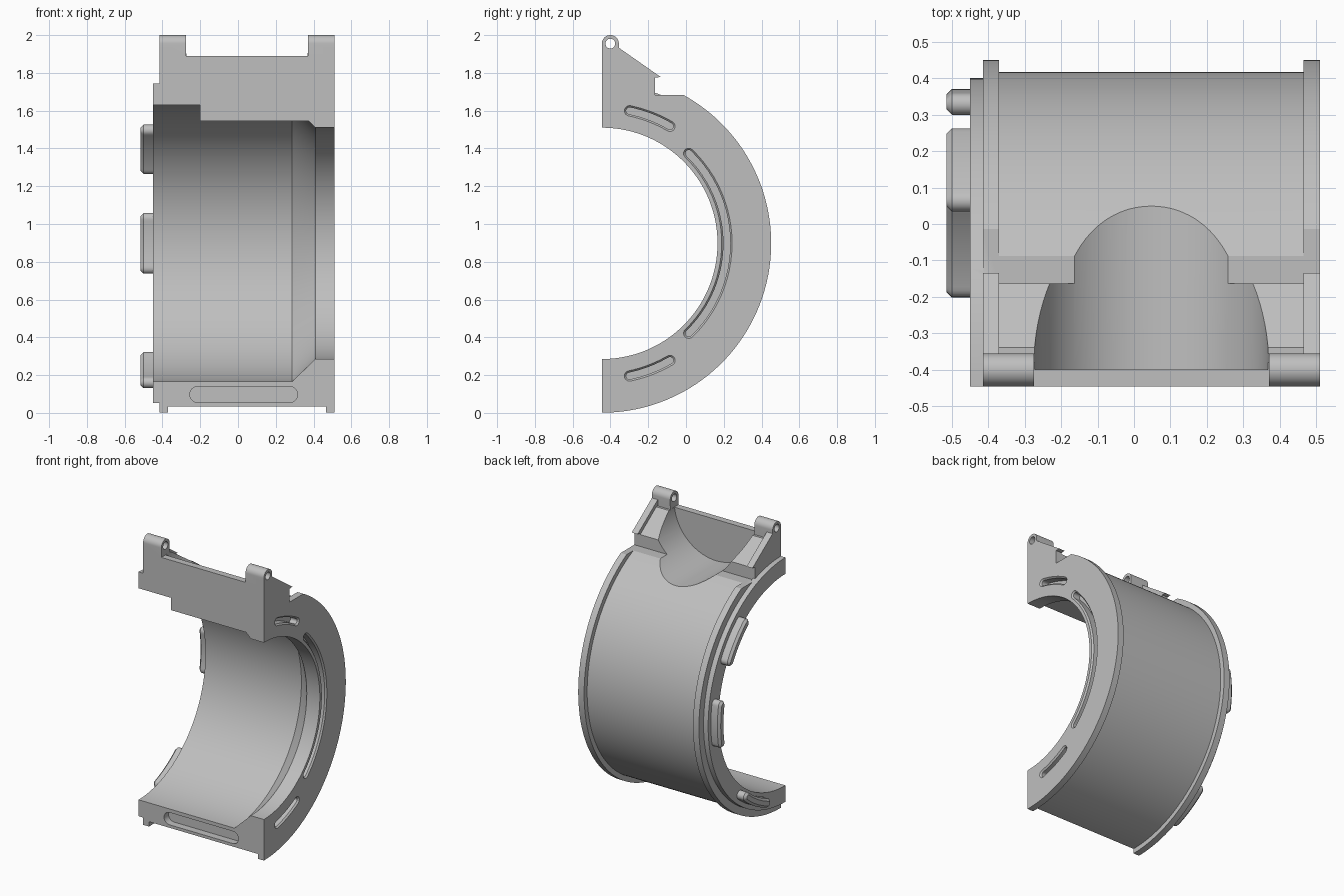
import bpy, bmesh, math

if "Cube" in bpy.data.objects:
    bpy.data.objects.remove(bpy.data.objects["Cube"])

CY, CZ = -0.4455, 0.8975          # axis of the half ring (runs along x)
EAR_Y, EAR_Z = -0.4005, 1.955     # hinge pin axis

grey = bpy.data.materials.new("plain grey")
grey.diffuse_color = (0.52, 0.52, 0.52, 1)
grey.use_nodes = True
grey.node_tree.nodes["Principled BSDF"].inputs["Base Color"].default_value = grey.diffuse_color


def arc(cy, cz, r, a0, a1, n):
    """Points on an arc, angles in degrees."""
    out = []
    for i in range(n + 1):
        a = math.radians(a0 + (a1 - a0) * i / n)
        out.append((cy + r * math.cos(a), cz + r * math.sin(a)))
    return out


def loft(name, sections, axis="x"):
    """Closed solid through equal-length outlines placed along an axis."""
    bm = bmesh.new()
    rings = []
    for t, pts in sections:
        rings.append([bm.verts.new((t, a, b) if axis == "x" else (a, t, b)) for a, b in pts])
    n = len(rings[0])
    for r0, r1 in zip(rings, rings[1:]):
        for i in range(n):
            j = (i + 1) % n
            bm.faces.new((r0[i], r0[j], r1[j], r1[i]))
    bm.faces.new(rings[0][::-1])
    bm.faces.new(rings[-1])
    bmesh.ops.recalc_face_normals(bm, faces=bm.faces[:])
    me = bpy.data.meshes.new(name)
    bm.to_mesh(me)
    bm.free()
    me.materials.append(grey)
    ob = bpy.data.objects.new(name, me)
    bpy.context.collection.objects.link(ob)
    return ob


def prism(name, pts, t0, t1, axis="x"):
    return loft(name, [(t0, pts), (t1, pts)], axis)


def rect(a0, a1, b0, b1):
    return [(a0, b0), (a1, b0), (a1, b1), (a0, b1)]


def combine(target, tool, op):
    m = target.modifiers.new("cut", "BOOLEAN")
    m.operation, m.solver, m.object = op, "EXACT", tool
    bpy.context.view_layer.objects.active = target
    bpy.ops.object.modifier_apply(modifier=m.name)
    bpy.data.objects.remove(tool)


def add(target, tool):
    combine(target, tool, "UNION")


def cut(target, tool):
    combine(target, tool, "DIFFERENCE")


def arc_bar(r, mid, half, w):
    """Rounded-end curved bar outline; half is the angle to the cap centres."""
    pts = arc(CY, CZ, r + w, mid - half, mid + half, 24)
    for a, s in ((mid + half, 1), (mid - half, -1)):
        c = arc(CY, CZ, r, a, a, 1)[0]
        if s > 0:
            pts += arc(*c, w, a, a + 180, 10)[1:-1]
            pts += arc(CY, CZ, r - w, mid + half, mid - half, 24)
        else:
            pts += arc(*c, w, a + 180, a + 360, 10)[1:-1]
    return pts


def shell_outline(r, top):
    """Half disc of radius r up to the ledge, then the given upper outline."""
    end = math.degrees(math.asin((1.683 - CZ) / r))
    return arc(CY, CZ, r, -90, end, 80) + top


# main shell with sloped shoulder
core = shell_outline(0.863, [(-0.163, 1.683), (-0.163, 1.765), (-0.339, 1.89), (CY, 1.89)])
body = prism("half_ring_housing", core, -0.40, 0.50)

# raised rims at both ends, with undercut shoulder tip
rim = shell_outline(0.8965, [(-0.163, 1.683), (-0.163, 1.775), (-0.134, 1.778),
                             (-0.358, 1.935), (CY, 1.935)])
for x0, x1 in ((-0.415, -0.37), (0.465, 0.51)):
    add(body, prism("rim", rim, x0, x1))

# hinge ears
ear = [(-0.3555, 1.70)] + arc(EAR_Y, EAR_Z, 0.045, 0, 180, 24) + [(CY, 1.70)]
for x0, x1 in ((-0.415, -0.265), (0.36, 0.51)):
    add(body, prism("hinge_ear", ear, x0, x1))

# narrow lip on the left end
add(body, prism("end_lip", arc(CY, CZ, 0.846, -90, 90, 80), -0.45, -0.40))

# stepped bore with conical shoulder
bore = [(x, arc(CY, CZ, r, 0, 357.5, 143)) for x, r in
        ((-0.6, 0.7325), (0.285, 0.7325), (0.41, 0.6125), (0.6, 0.6125))]
cut(body, loft("bore", bore))

# flat-bottomed thickening under the trough
add(body, prism("trough_floor", rect(CY, -0.088, 1.545, 1.66), -0.20, 0.45))

# trough across the top and the gap between the ears
trough = arc(0.0475, 1.927, 0.3225, 180, 360, 48) + [(0.37, 2.2), (-0.275, 2.2)]
cut(body, prism("trough", trough, -0.40, 0.35, "y"))
cut(body, prism("ear_gap", rect(-0.275, 0.37, 1.89, 2.2), -0.6, -0.38, "y"))

# hinge pin hole
cut(body, prism("pin_hole", arc(EAR_Y, EAR_Z, 0.026, 0, 345, 23), -0.6, 0.6))

# curved pockets in the right end
for r, mid, half in ((0.717, 69, 9.2), (0.717, -69, 9.2), (0.662, 0, 46)):
    pocket = [(x, arc_bar(r, mid, half, w)) for x, w in
              ((0.52, 0.037), (0.50, 0.018), (0.45, 0.018))]
    cut(body, loft("pocket", pocket))

# rounded slot in the lower front face
slot = arc(0.2725, 0.0975, 0.0425, -90, 90, 16) + arc(-0.2125, 0.0975, 0.0425, 90, 270, 16)
cut(body, prism("front_slot", slot, -0.6, CY + 0.05, "y"))

objects = [body]

# chamfered locating keys on the left end
for name, mid in (("upper_key", 40), ("middle_key", 0), ("lower_key", -60)):
    key = [(x, arc_bar(0.786, mid, 9.6, w)) for x, w in
           ((-0.515, 0.015), (-0.50, 0.03), (-0.445, 0.03))]
    objects.append(loft(name, key))

# smooth curved walls, sharp edges
for ob in objects:
    bpy.ops.object.select_all(action="DESELECT")
    ob.select_set(True)
    bpy.context.view_layer.objects.active = ob
    bpy.ops.object.shade_smooth_by_angle(angle=math.radians(25))
